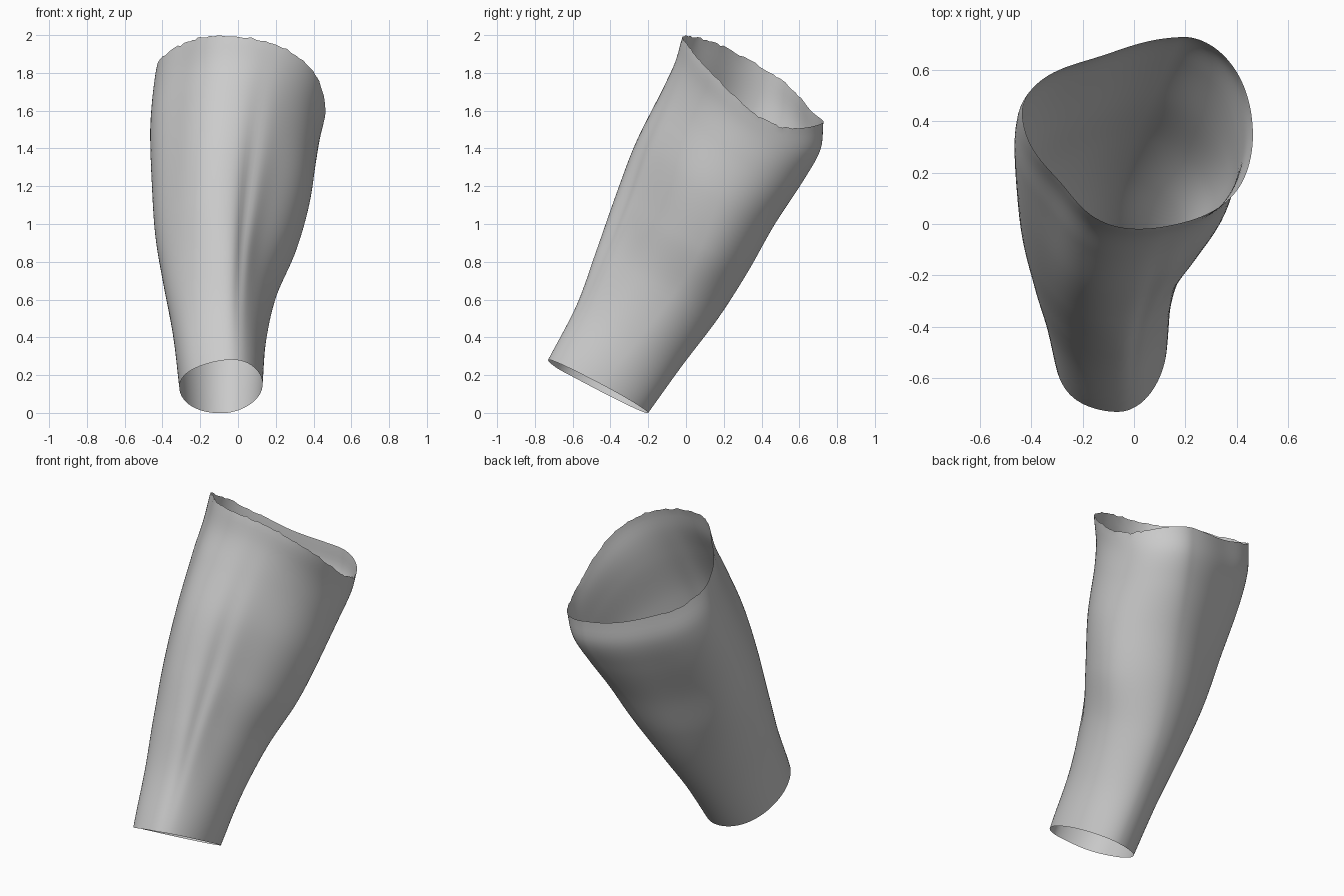
import bpy, bmesh, math, random
from mathutils import Vector

random.seed(4)
cube = bpy.data.objects.get("Cube")
if cube:
    bpy.data.objects.remove(cube, do_unlink=True)

AROUND, ALONG = 120, 64

# Cross-sections from the wrist to the elbow:
# position, front y, front z, back y, back z, right x, left x, front ridge x, back ridge x
STATIONS = [
    (0.00, -.73, .28, -.20, .00, -.31, .13, -.06, -.06),
    (0.17, -.58, .57, -.02, .25, -.345, .15, -.07, -.06),
    (0.33, -.48, .85, .17, .50, -.395, .205, -.07, -.04),
    (0.50, -.38, 1.14, .33, .75, -.44, .31, -.08, .00),
    (0.67, -.27, 1.43, .47, 1.0, -.46, .38, -.07, .06),
    (0.83, -.13, 1.71, .63, 1.25, -.47, .415, -.04, .13),
    (0.92, -.06, 1.86, .715, 1.41, -.46, .435, -.01, .17),
    (1.00, -.02, 2.0, .73, 1.56, -.44, .46, .00, .18),
]

# Hollows (or swellings, when negative) in the skin:
# angle, angular width, depth, position, length
HOLLOWS = [
    (20, 7, .018, .50, .28),
    (42, 25, .050, .50, .30),
    (50, 25, -.030, 1.0, .12),
    (-50, 27, .060, 1.0, .55),
    (-45, 25, -.015, .05, .25),
    (-148, 22, .030, 1.0, .60),
]


def bell(x, width):
    return math.exp(-(x / width) ** 2)


def turn(a, b):
    """Shortest signed turn between two angles."""
    return (a - b + 180) % 360 - 180


def section(t):
    """Smoothly blended cross-section values at position t."""
    last = len(STATIONS) - 1
    i = max(k for k in range(last) if STATIONS[k][0] <= t)
    a, b = STATIONS[i], STATIONS[i + 1]
    before, after = STATIONS[max(i - 1, 0)], STATIONS[min(i + 2, last)]
    span = b[0] - a[0]
    u = (t - a[0]) / span
    values = []
    for k in range(1, len(a)):
        m0 = (b[k] - before[k]) / (b[0] - before[0]) * span
        m1 = (after[k] - a[k]) / (after[0] - a[0]) * span
        d = b[k] - a[k]
        values.append(a[k] + u * (m0 + u * (3 * d - 2 * m0 - m1 + u * (m0 + m1 - 2 * d))))
    return values


def skin_point(t, degrees):
    """Point on the skin; zero degrees is the front, positive turns to +x."""
    yf, zf, yb, zb, xr, xl, xf, xb = section(t)
    s, c = math.sin(math.radians(degrees)), math.cos(math.radians(degrees))
    ridge = xf if c > 0 else xb
    side = xl if s > 0 else xr
    x = ridge + (side - ridge) * abs(s)
    # The widest points twist forward on one side and back on the other
    if s > 0:
        shift = .10 * bell(t - .45, .35)
    else:
        shift = .06 * t * t - .06 * bell(t - .22, .25)
    middle = (yf + yb) / 2 + shift * abs(s)
    y = middle + ((yf if c > 0 else yb) - middle) * abs(c)
    z = zf + (zb - zf) * (y - yf) / (yb - yf)
    # Slanted wrist and elbow rims
    z += .02 * s * (1 - t)
    z -= t ** 3 * .19 * bell(turn(degrees, 98), 52)
    if s < 0:
        z += t ** 3 * .08 * s * s
    centre = Vector(((xl + xr) / 2, (yf + yb) / 2, z))
    point = Vector((x, y, z))
    inward = (centre - point).normalized()
    for angle, width, depth, place, length in HOLLOWS:
        point += inward * depth * bell(turn(degrees, angle), width) * bell(t - place, length)
    return point


# Grey skin
grey = bpy.data.materials.new("plain grey")
grey.use_nodes = True
colour = (.6, .6, .6, 1)
grey.diffuse_color = colour
shader = next(n for n in grey.node_tree.nodes if n.type == "BSDF_PRINCIPLED")
shader.inputs["Base Color"].default_value = colour

# Open forearm shell
bm = bmesh.new()
rings = []
for j in range(ALONG + 1):
    ring = []
    for i in range(AROUND):
        degrees = -180 + 360 * i / AROUND
        point = skin_point(j / ALONG, degrees)
        # Ragged upper rim
        if j == ALONG and abs(degrees) < 130:
            point.z += random.uniform(-.009, .003)
        ring.append(bm.verts.new(point))
    rings.append(ring)
for low, high in zip(rings, rings[1:]):
    for i in range(AROUND):
        n = (i + 1) % AROUND
        bm.faces.new((low[i], low[n], high[n], high[i]))
mesh = bpy.data.meshes.new("forearm_shell")
bm.to_mesh(mesh)
bm.free()
mesh.materials.append(grey)
mesh.shade_smooth()
forearm = bpy.data.objects.new("forearm_shell", mesh)
bpy.context.collection.objects.link(forearm)
